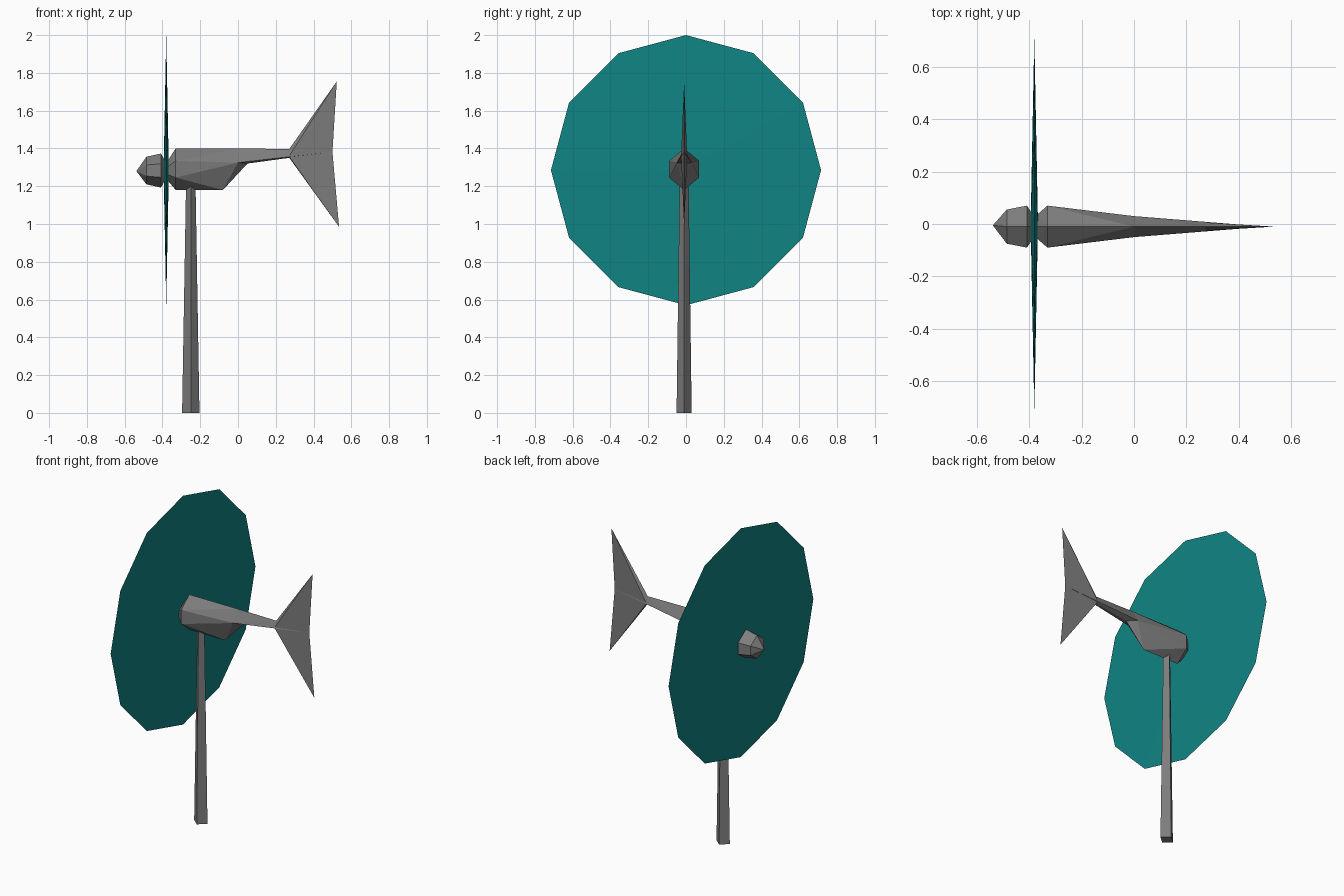
import bpy, bmesh, math

if "Cube" in bpy.data.objects:
    bpy.data.objects.remove(bpy.data.objects["Cube"])

CY = -0.01   # centre line of pole, body and tail
HZ = 1.283   # hub height


def material(name, colour):
    m = bpy.data.materials.new(name)
    m.diffuse_color = (*colour, 1)
    m.use_nodes = True
    m.node_tree.nodes["Principled BSDF"].inputs["Base Color"].default_value = m.diffuse_color
    return m


grey = material("dark grey", (0.205, 0.205, 0.205))
teal = material("teal", (0.005, 0.235, 0.23))


def finish(bm, name, mat):
    bmesh.ops.recalc_face_normals(bm, faces=bm.faces)
    me = bpy.data.meshes.new(name)
    bm.to_mesh(me)
    bm.free()
    me.materials.append(mat)
    ob = bpy.data.objects.new(name, me)
    bpy.context.collection.objects.link(ob)
    return ob


def hull(name, points, mat=grey):
    """Faceted solid around a set of points."""
    bm = bmesh.new()
    for p in points:
        bm.verts.new(p)
    res = bmesh.ops.convex_hull(bm, input=bm.verts)
    junk = [v for v in bm.verts if not v.link_faces]
    bmesh.ops.delete(bm, geom=junk, context='VERTS')
    return finish(bm, name, mat)


def hexagon(x, hw, hz, z=HZ):
    """Upright hexagon ring across the x axis, corners at top and bottom."""
    return [(x, CY + hw * s, z + hz * t) for s, t in
            ((0, 1), (1, 0.4), (1, -0.4), (0, -1), (-1, -0.4), (-1, 0.4))]


def pair(x, hw, z):
    return [(x, CY + hw, z), (x, CY - hw, z)]


# rotor disc: shallow twelve-sided double cone
bm = bmesh.new()
rim = [bm.verts.new((-0.38, 0.715 * math.sin(i * math.pi / 6),
                     1.285 + 0.715 * math.cos(i * math.pi / 6))) for i in range(12)]
for dx in (-0.014, 0.014):
    apex = bm.verts.new((-0.38 + dx, 0, 1.285))
    for i in range(12):
        bm.faces.new((rim[i], rim[(i + 1) % 12], apex))
finish(bm, "rotor_disc", teal)

# nose cone in front of the disc
hull("nose_cone", [(-0.538, CY + 0.005, HZ - 0.003)] + hexagon(-0.485, 0.065, 0.073)
     + hexagon(-0.408, 0.08, 0.09) + hexagon(-0.385, 0.045, 0.05))

# main housing behind the disc
hull("housing", hexagon(-0.37, 0.045, 0.055) + hexagon(-0.33, 0.08, 0.11, 1.29)
     + [(-0.08, CY, 1.18), (0, CY, 1.4), (0.05, CY, 1.32)] + pair(0, 0.04, 1.325))

# tail boom narrowing to a point
tail_tip = (0.5, CY, 1.382)
hull("tail_boom", pair(0, 0.04, 1.325) + [(0, CY, 1.4), (0.05, CY, 1.32),
     (0.27, CY, 1.397), (0.27, CY, 1.35), tail_tip])

# two tail fins
for name, tip in (("upper_fin", (0.523, CY, 1.755)), ("lower_fin", (0.535, CY, 0.985))):
    hull(name, pair(0.27, 0.016, 1.358) + [(0.27, CY, 1.395 if tip[2] > 1.4 else 1.352),
                                           tail_tip, tip])

# tapered four-sided pole, corners facing the axes
pole = []
for z, rx, ry in ((0, 0.046, 0.04), (1.22, 0.025, 0.024)):
    pole += [(-0.25 + rx, CY, z), (-0.25 - rx, CY, z),
             (-0.25, CY + ry, z), (-0.25, CY - ry, z)]
hull("pole", pole)
